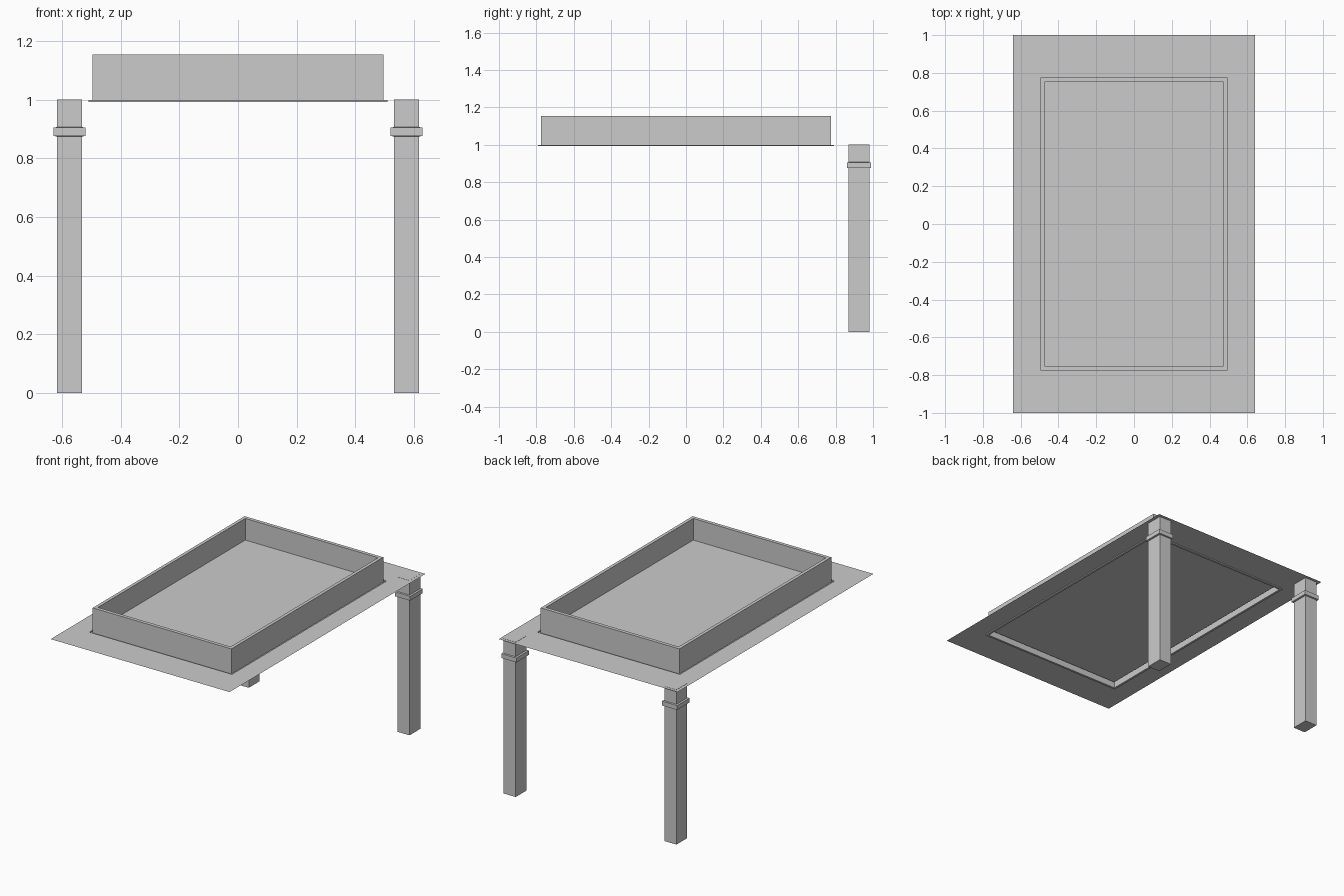
import bpy
import bmesh

if "Cube" in bpy.data.objects:
    bpy.data.objects.remove(bpy.data.objects["Cube"])


def loft_rectangles(name, sections, center=(0, 0), cap_first=False):
    """Skin a stack of rectangles (half x, half y, z); the last one is filled."""
    bm = bmesh.new()
    cx, cy = center
    loops = []
    for hx, hy, z in sections:
        loops.append([bm.verts.new((cx + sx * hx, cy + sy * hy, z))
                      for sx, sy in ((-1, -1), (1, -1), (1, 1), (-1, 1))])
    for a, b in zip(loops, loops[1:]):
        for i in range(4):
            j = (i + 1) % 4
            bm.faces.new((a[i], a[j], b[j], b[i]))
    bm.faces.new(loops[-1])
    if cap_first:
        bm.faces.new(loops[0][::-1])
    mesh = bpy.data.meshes.new(name)
    bm.to_mesh(mesh)
    bm.free()
    obj = bpy.data.objects.new(name, mesh)
    bpy.context.collection.objects.link(obj)
    return obj


# Thin top sheet: flat border, shallow groove, raised wall and inner floor
loft_rectangles("top_sheet_with_tray", [
    (0.64, 1.0, 1.0),
    (0.51, 0.79, 1.0),
    (0.51, 0.79, 0.993),
    (0.496, 0.776, 0.993),
    (0.496, 0.776, 1.155),
    (0.475, 0.753, 1.155),
    (0.475, 0.753, 1.015),
])

# Two back posts, each with a collar band near the top
post_profile = [
    (0.043, 0.055, 0.0),
    (0.043, 0.055, 0.875),
    (0.054, 0.064, 0.877),
    (0.054, 0.064, 0.905),
    (0.043, 0.055, 0.907),
    (0.043, 0.055, 1.001),
]
for side, label in ((-1, "left"), (1, "right")):
    loft_rectangles("back_post_" + label, post_profile,
                    center=(side * 0.575, 0.925), cap_first=True)
